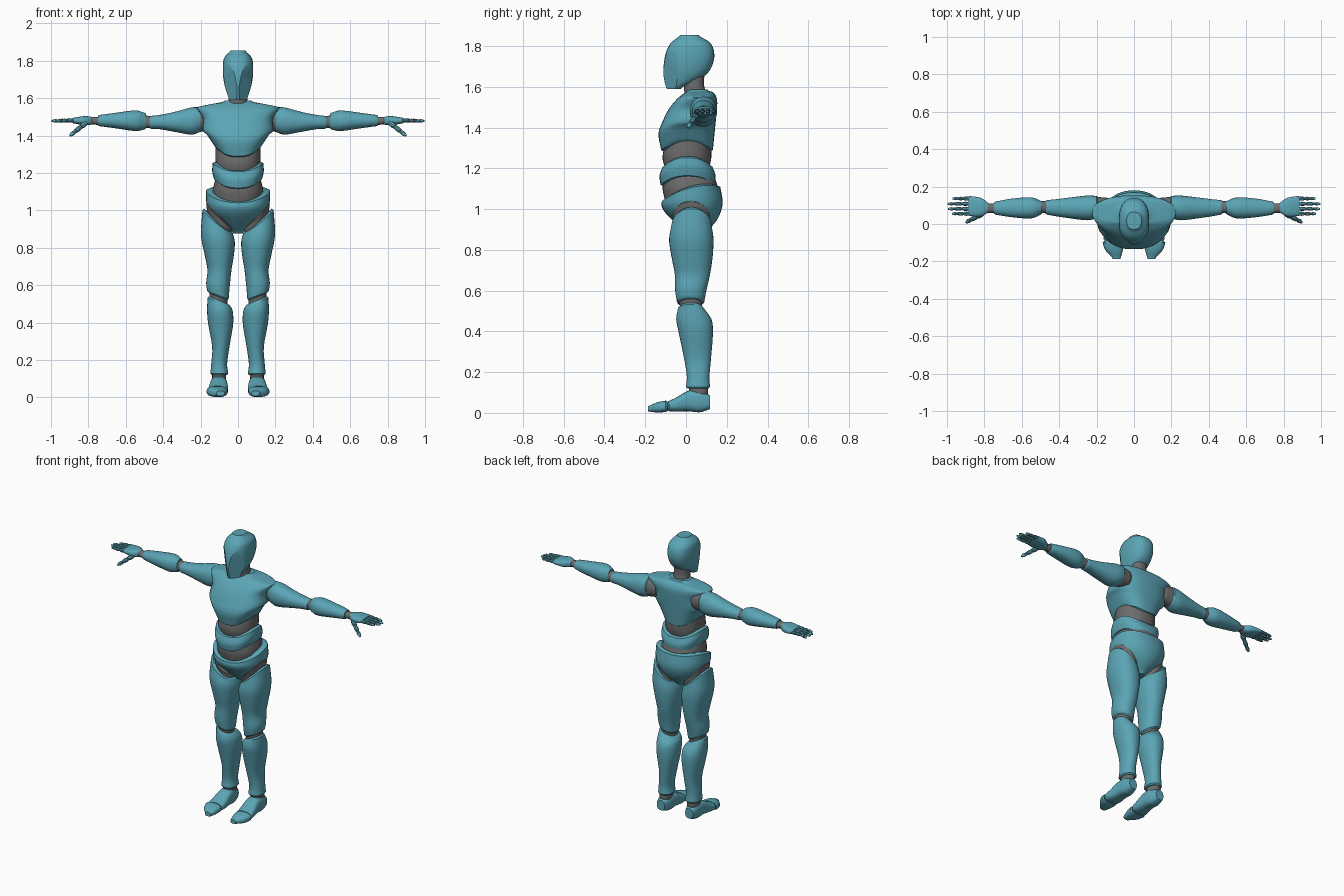
import bpy, bmesh, math
from mathutils import Vector

cube = bpy.data.objects.get("Cube")
if cube:
    bpy.data.objects.remove(cube, do_unlink=True)


def material(name, rgb):
    mat = bpy.data.materials.new(name)
    mat.use_nodes = True
    color = (*rgb, 1)
    mat.diffuse_color = color
    mat.node_tree.nodes["Principled BSDF"].inputs["Base Color"].default_value = color
    return mat


TEAL = material("teal shell", (.105, .375, .465))
GREY = material("grey joint", (.15, .15, .15))


def finish(name, bm, mat, angle=35):
    bmesh.ops.recalc_face_normals(bm, faces=bm.faces)
    mesh = bpy.data.meshes.new(name)
    bm.to_mesh(mesh)
    bm.free()
    mesh.materials.append(mat)
    obj = bpy.data.objects.new(name, mesh)
    bpy.context.collection.objects.link(obj)
    bpy.ops.object.select_all(action="DESELECT")
    obj.select_set(True)
    bpy.context.view_layer.objects.active = obj
    bpy.ops.object.shade_smooth_by_angle(angle=math.radians(angle))
    return obj


def smooth_rows(rows, steps=4):
    """Pass a smooth curve through the cross-section rows."""
    rows = [Vector(tuple(r) + (0,) * (8 - len(r))) for r in rows]
    out = []
    last = len(rows) - 1
    for i in range(last):
        p, q = rows[i], rows[i + 1]
        m = (q - rows[i - 1]) / 2 if i else q - p
        n = (rows[i + 2] - p) / 2 if i + 1 < last else q - p
        for k in range(steps):
            u = k / steps
            v = 1 - u
            out.append(p * (1 + 2 * u) * v * v + m * u * v * v
                       + q * u * u * (3 - 2 * u) - n * u * u * v)
    return out + [rows[-1]]


def lip(row, shift):
    """Shrunken end ring that rounds the rim of a shell."""
    r = row.copy()
    for i in (1, 3):
        mid, half = (row[i] + row[i + 1]) / 2, (row[i + 1] - row[i]) * .44
        r[i], r[i + 1] = mid - half, mid + half
    r[0] += shift
    return r


def loft_mesh(rows, axis="z", side=1, power=2.2, rim=.008, sides=32):
    """Rows: position, a min, a max, b min, b max, lift, tilt, lean."""
    rings = smooth_rows(rows)
    way = 1 if rings[-1][0] > rings[0][0] else -1
    rings = [lip(rings[0], -rim * way)] + rings + [lip(rings[-1], rim * way)]
    bm = bmesh.new()
    loops = []
    for t, a0, a1, b0, b1, lift, tilt, lean in rings:
        loop = []
        for k in range(sides):
            ang = math.tau * k / sides
            c, s = math.cos(ang), math.sin(ang)
            ca = math.copysign(abs(c) ** (2 / power), c)
            sb = math.copysign(abs(s) ** (2 / power), s)
            a = (a0 + a1 + (a1 - a0) * ca) / 2
            b = (b0 + b1 + (b1 - b0) * sb) / 2
            d = t + lift * c * c + tilt * ca + lean * sb
            x, y, z = {"z": (a, b, d), "x": (d, a, b), "y": (a, d, b)}[axis]
            loop.append(bm.verts.new((x * side, y, z)))
        loops.append(loop)
    for lo, hi in zip(loops, loops[1:]):
        for k in range(sides):
            j = (k + 1) % sides
            bm.faces.new((lo[k], lo[j], hi[j], hi[k]))
    bm.faces.new(loops[0])
    bm.faces.new(loops[-1])
    return bm


def loft(name, mat, rows, **options):
    return finish(name, loft_mesh(rows, **options), mat)


def centred(*rows):
    """Expand half-widths to symmetric rows."""
    return [(r[0], -r[1], r[1], *r[2:]) for r in rows]


# Head with chiselled cheeks
head = loft_mesh(centred(
    (1.598, .05, -.098, -.02), (1.63, .06, -.106, .055), (1.67, .072, -.111, .108),
    (1.72, .08, -.108, .134), (1.77, .081, -.098, .138), (1.815, .074, -.075, .12),
    (1.847, .045, -.035, .07)), power=2.4)
for s in (1, -1):
    bmesh.ops.bisect_plane(head, geom=head.verts[:] + head.edges[:] + head.faces[:],
                           plane_co=(s * .066, -.047, 1.7), plane_no=(s * .75, -.65, -.1),
                           clear_outer=True)
    rim_edges = [e for e in head.edges if e.is_boundary]
    bmesh.ops.holes_fill(head, edges=rim_edges, sides=0)
finish("head", head, TEAL, 25)
loft("neck", GREY, centred((1.54, .058, -.005, .11), (1.6, .05, -.01, .09),
                           (1.66, .05, -.01, .09)))

# Torso shells and the flexible waist between them
loft("chest", TEAL, centred(
    (1.29, .12, -.122, .132, .045), (1.37, .163, -.135, .14, .03),
    (1.43, .19, -.115, .146), (1.49, .186, -.085, .152), (1.54, .217, -.045, .152),
    (1.572, .21, -.005, .135, -.018), (1.58, .08, .005, .11)), power=2.5)
loft("upper_waist", GREY, centred((1.19, .11, -.1, .11), (1.26, .12, -.115, .125),
                                  (1.36, .12, -.09, .12)))
loft("abdomen", TEAL, centred(
    (1.12, .128, -.125, .14, .045), (1.165, .138, -.13, .145, .045),
    (1.207, .135, -.115, .13, .045)), power=2.4)
loft("lower_waist", GREY, centred((1.03, .12, -.1, .13), (1.1, .135, -.115, .155),
                                  (1.17, .12, -.11, .135)))
loft("pelvis", TEAL, centred(
    (.885, .03, 0, .09), (.93, .085, -.05, .14), (.98, .143, -.1, .168),
    (1.025, .168, -.12, .18, .01, 0, .01), (1.075, .17, -.118, .168, .03, 0, .035)))


def segment(bm, start, end, r0, r1):
    start, end = Vector(start), Vector(end)
    direction = end - start
    turn = direction.to_track_quat("Z", "Y").to_matrix().to_4x4()
    turn.translation = (start + end) / 2
    bmesh.ops.create_cone(bm, cap_ends=True, segments=10, radius1=r0, radius2=r1,
                          depth=direction.length, matrix=turn)


def digit(shell, core, start, end, radius, side):
    """Three tapered phalanges around a thin grey core."""
    a, b = Vector(start), Vector(end)
    a.x *= side
    b.x *= side
    segment(core, a, a.lerp(b, .9), radius * .65, radius * .5)
    for k in range(3):
        p, q = a.lerp(b, (k + .06) / 3), a.lerp(b, (k + .94) / 3)
        mid = p.lerp(q, .5)
        r = radius * (1 - .12 * k)
        segment(shell, p, mid, r * .8, r)
        segment(shell, mid, q, r, r * (.8 if k < 2 else .5))


for side, word in ((1, "left"), (-1, "right")):
    def part(name, mat, *rows, **options):
        loft(f"{word}_{name}", mat, rows, side=side, **options)

    # Arm, stretched sideways
    part("shoulder_joint", GREY, (.14, .04, .14, 1.43, 1.54), (.2, .03, .145, 1.42, 1.55),
         axis="x")
    part("upper_arm", TEAL, (.2, .03, .15, 1.42, 1.552), (.25, .02, .152, 1.405, 1.55),
         (.34, .03, .142, 1.42, 1.526), (.42, .042, .132, 1.434, 1.51),
         (.465, .05, .128, 1.436, 1.505), axis="x")
    part("elbow_joint", GREY, (.45, .058, .122, 1.44, 1.5), (.51, .058, .122, 1.44, 1.51),
         axis="x")
    part("forearm", TEAL, (.5, .05, .125, 1.432, 1.522), (.55, .03, .142, 1.424, 1.534),
         (.65, .036, .136, 1.438, 1.522), (.74, .05, .12, 1.45, 1.51), axis="x")
    part("wrist_joint", GREY, (.73, .06, .11, 1.455, 1.5), (.785, .06, .11, 1.46, 1.5),
         axis="x")
    part("palm", TEAL, (.782, .06, .115, 1.458, 1.5), (.82, .04, .14, 1.455, 1.504),
         (.88, .043, .15, 1.465, 1.495), axis="x", power=2.8, rim=.005)
    shell, core = bmesh.new(), bmesh.new()
    for y, tip in ((.055, .975), (.081, .998), (.108, 1), (.136, .972)):
        digit(shell, core, (.88, y, 1.481), (tip, y, 1.478), .012, side)
    digit(shell, core, (.81, .055, 1.47), (.9, .008, 1.398), .016, side)
    finish(f"{word}_finger_shells", shell, TEAL)
    finish(f"{word}_finger_joints", core, GREY)

    # Leg
    part("hip_joint", GREY, (.88, .03, .16, -.04, .11, 0, .06),
         (.962, .035, .17, -.065, .115, .01, .065))
    part("thigh", TEAL, (.547, .05, .165, -.045, .09, 0, .022),
         (.6, .045, .17, -.053, .1, 0, .015), (.68, .035, .163, -.055, .118),
         (.76, .022, .178, -.07, .13), (.85, .017, .198, -.083, .135, 0, .02),
         (.925, .028, .19, -.07, .125, .015, .062))
    part("knee_joint", GREY, (.49, .055, .15, -.025, .075, 0, .02),
         (.56, .058, .155, -.035, .08, 0, .02))
    part("shin", TEAL, (.128, .052, .148, 0, .118), (.18, .058, .143, .004, .115),
         (.27, .046, .138, -.01, .123), (.39, .026, .159, -.035, .132),
         (.46, .028, .165, -.048, .125), (.51, .04, .163, -.04, .088, 0, .022))
    part("ankle_joint", GREY, (.09, .065, .138, .015, .108), (.13, .065, .138, .015, .108))

    # Foot with a separate toe cap
    part("foot", TEAL, (.11, .073, .137, .015, .09), (.065, .06, .146, .003, .112),
         (.01, .056, .15, .008, .108), (-.045, .053, .158, .006, .077),
         (-.08, .055, .163, .008, .06), axis="y", power=2.7)
    part("toe_joint", GREY, (-.075, .065, .157, .012, .053), (-.11, .065, .157, .012, .05),
         axis="y")
    part("toe_cap", TEAL, (-.1, .055, .168, .004, .06), (-.14, .06, .153, .002, .052),
         (-.178, .07, .118, .006, .036), axis="y", power=2.7)
